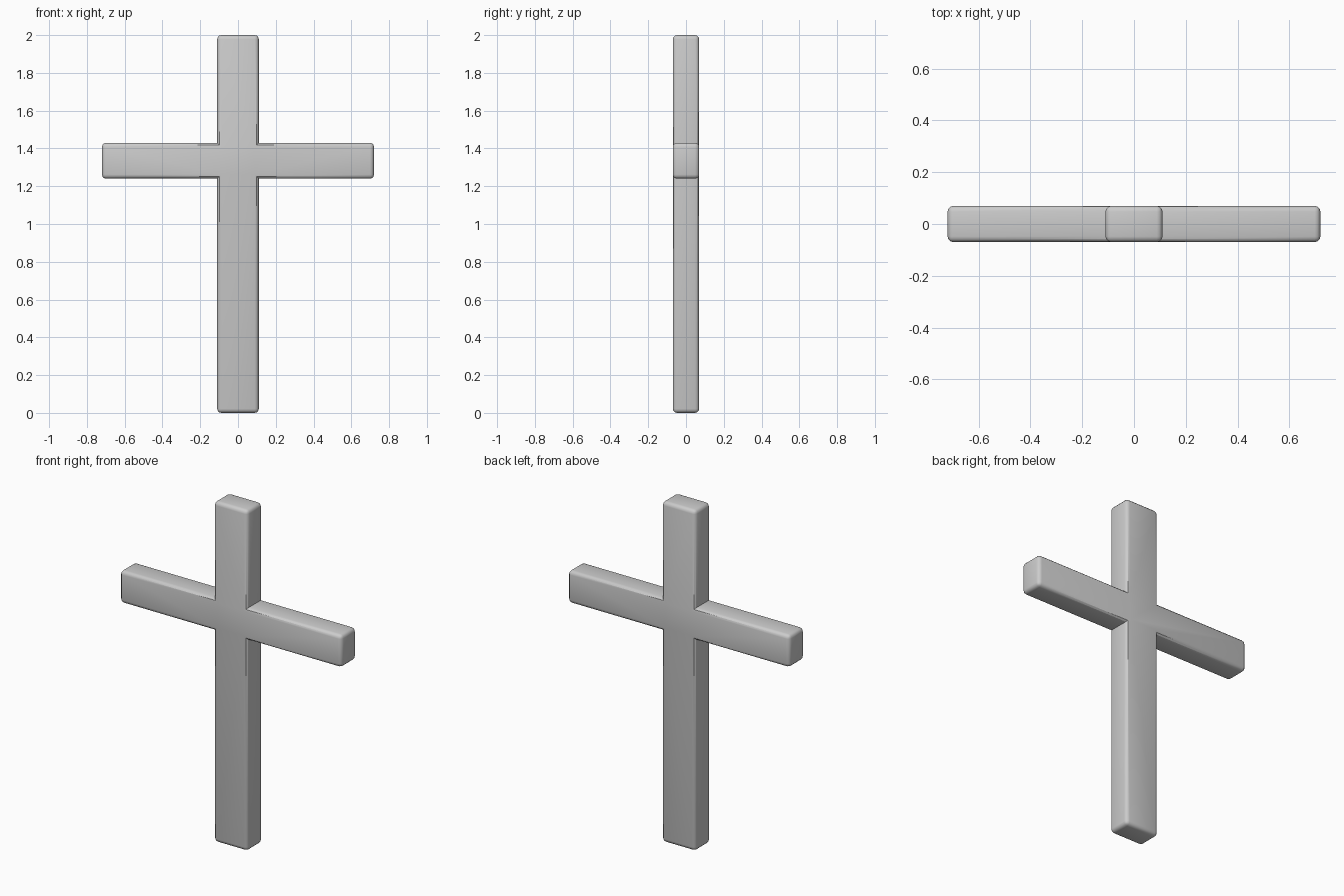
import bpy, bmesh
from mathutils import Vector

if "Cube" in bpy.data.objects:
    bpy.data.objects.remove(bpy.data.objects["Cube"])

POST, ARM, DEPTH = 0.11, 0.72, 0.07      # half sizes
BAR_LOW, BAR_HIGH, TOP = 1.24, 1.43, 2.0

# Cross outline: right half, then mirrored
right = [(POST, 0), (POST, BAR_LOW), (ARM, BAR_LOW),
         (ARM, BAR_HIGH), (POST, BAR_HIGH), (POST, TOP)]
outline = right + [(-x, z) for x, z in reversed(right)]

# Extrude the outline from front to back
bm = bmesh.new()
front = bm.faces.new([bm.verts.new((x, -DEPTH, z)) for x, z in outline])
ext = bmesh.ops.extrude_face_region(bm, geom=[front], use_keep_orig=True)
back = [g for g in ext["geom"] if isinstance(g, bmesh.types.BMVert)]
bmesh.ops.translate(bm, verts=back, vec=Vector((0, 2 * DEPTH, 0)))
bmesh.ops.recalc_face_normals(bm, faces=bm.faces)

# Round every outer edge, keeping the four inner corners sharp
outer = [e for e in bm.edges if e.is_convex]
bmesh.ops.bevel(bm, geom=outer, offset=0.022, offset_type='OFFSET',
                segments=3, profile=0.5, affect='EDGES', clamp_overlap=True)

mesh = bpy.data.meshes.new("cross")
bm.to_mesh(mesh)
bm.free()
cross = bpy.data.objects.new("cross", mesh)
bpy.context.collection.objects.link(cross)

# Smooth shading on the rounded edges
bpy.context.view_layer.objects.active = cross
cross.select_set(True)
bpy.ops.object.shade_smooth_by_angle()
